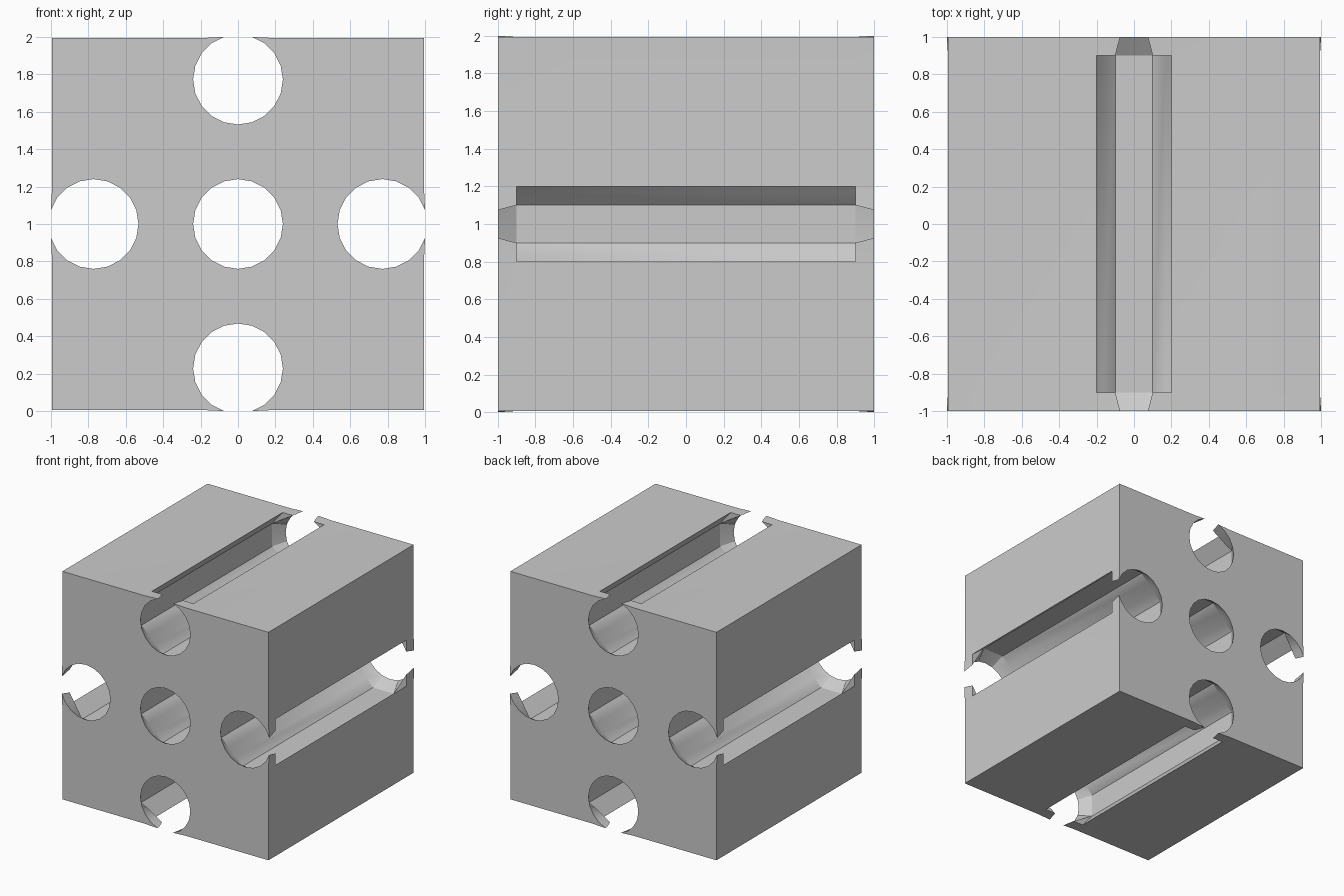
import bpy, bmesh, math
from mathutils import Matrix, Vector

old = bpy.data.objects.get("Cube")
if old:
    bpy.data.objects.remove(old, do_unlink=True)

RADIUS = 0.24       # round mouths
WIDE = 0.3          # half width of the chamfered square channels
FLAT = 0.1          # half width of each channel wall between chamfers
SLOT = 0.2          # half width of the open slots
OFFSET = 0.772      # outer channels from the centre
HALF = 0.994        # half width of the block
SKIN = HALF - OFFSET
MOUTH = 0.9         # where a mouth meets its channel
STEP = math.tau / 20


def mirrored(half, first, last):
    # upper half outline, its mirror image, and the points between them
    below = [Vector((p.x, -p.y)) for p in half]
    return below + first + half[::-1] + last


def round_half():
    return [Vector((RADIUS * math.cos(k * STEP), RADIUS * math.sin(k * STEP)))
            for k in range(1, 10)]


def channel_half(lip):
    # chamfered square, starting at the lip corner
    top, back_top = Vector((FLAT, WIDE)), Vector((-FLAT, WIDE))
    back = Vector((-WIDE, FLAT))
    return [lip, lip.lerp(top, 1 / 3), lip.lerp(top, 2 / 3), top,
            Vector((0, WIDE)), back_top, back_top.lerp(back, 1 / 3),
            back_top.lerp(back, 2 / 3), back]


def bore_ring(half, radius):
    return mirrored(half, [Vector((-radius, 0))], [Vector((radius, 0))])


def block_ring(half, radius):
    # one side of the block with its channel, repeated around the centre
    half = [Vector((SKIN, SLOT))] + half
    side = mirrored(half, [Vector((-radius, 0))], [])
    side = [Vector((HALF, -HALF))] + [p + Vector((OFFSET, 0)) for p in side]
    return [Matrix.Rotation(k * math.pi / 2, 2) @ p for k in range(4) for p in side]


def loft(bm, sections):
    # shared corners are welded, so collapsed faces are skipped
    found = {}

    def vert(p, y):
        key = (round(p.x, 4), round(y, 4), round(p.y, 4))
        if key not in found:
            found[key] = bm.verts.new((p.x, y, p.y))
        return found[key]

    rings = [[vert(p, y) for p in ring] for y, ring in sections]
    for a, b in zip(rings, rings[1:]):
        for i in range(len(a)):
            j = (i + 1) % len(a)
            corners = list(dict.fromkeys((a[i], a[j], b[j], b[i])))
            if len(corners) > 2:
                bm.faces.new(corners)


def both_ends(sections):
    return sections + [(-y, ring) for y, ring in reversed(sections)]


bm = bmesh.new()

# block sides with four slotted channels
end_lip = Vector((SKIN, FLAT))
slot_lip = Vector((SKIN, SLOT))
loft(bm, both_ends([(1, block_ring(round_half(), RADIUS)),
                    (MOUTH, block_ring(channel_half(end_lip), WIDE)),
                    (MOUTH, block_ring(channel_half(slot_lip), WIDE))]))

# central bore
bore_lip = Vector((WIDE, FLAT))
loft(bm, both_ends([(1, bore_ring(round_half(), RADIUS)),
                    (MOUTH, bore_ring(channel_half(bore_lip), WIDE))]))

# front and back faces
for end in (-1, 1):
    rim = [e for e in bm.edges
           if e.is_boundary and all(v.co.y * end > 0.99 for v in e.verts)]
    bmesh.ops.triangle_fill(bm, use_beauty=True, edges=rim, normal=(0, end, 0))

bmesh.ops.recalc_face_normals(bm, faces=bm.faces)
bmesh.ops.translate(bm, vec=(0, 0, 1), verts=bm.verts)
mesh = bpy.data.meshes.new("slotted_block")
bm.to_mesh(mesh)
bm.free()
block = bpy.data.objects.new("slotted_block", mesh)
bpy.context.collection.objects.link(block)

# plain grey finish
grey = bpy.data.materials.new("plain_grey")
grey.use_nodes = True
colour = (0.6, 0.6, 0.6, 1)
grey.diffuse_color = colour
grey.node_tree.nodes["Principled BSDF"].inputs["Base Color"].default_value = colour
mesh.materials.append(grey)

bpy.ops.object.select_all(action='DESELECT')
bpy.context.view_layer.objects.active = block
block.select_set(True)
bpy.ops.object.shade_smooth_by_angle(angle=math.radians(25))
